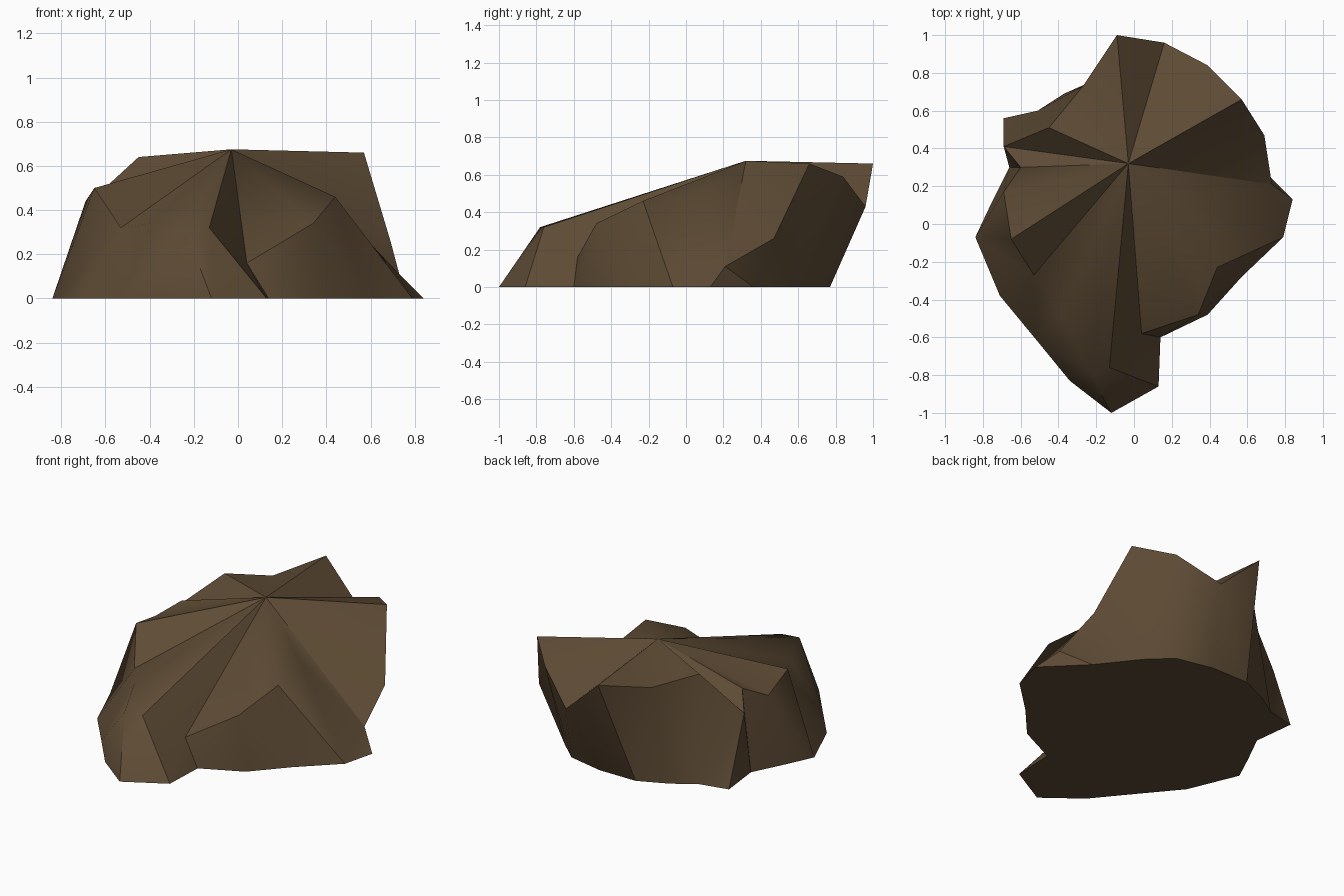
import bpy
import bmesh
import math


def remove_default_cube():
    cube = bpy.data.objects.get("Cube")
    if cube is not None:
        bpy.data.objects.remove(cube, do_unlink=True)


def make_material(name, colour):
    material = bpy.data.materials.new(name)
    material.use_nodes = True
    material.diffuse_color = colour
    shader = next(node for node in material.node_tree.nodes
                  if node.type == 'BSDF_PRINCIPLED')
    shader.inputs["Base Color"].default_value = colour
    shader.inputs["Roughness"].default_value = 0.9
    return material


def build_boulder(name, peak, columns, material):
    """Bridge a ground outline to a jagged rim, then fan the rim up to a peak."""
    bm = bmesh.new()
    ground = [bm.verts.new((gx, gy, 0)) for gx, gy, *_ in columns]
    rim = [bm.verts.new(column[2:]) for column in columns]
    summit = bm.verts.new(peak)

    for index in range(len(columns)):
        following = (index + 1) % len(columns)
        low_a, low_b = ground[index], ground[following]
        high_a, high_b = rim[index], rim[following]
        # Sloping side wall
        bm.faces.new((low_a, low_b, high_b, high_a))
        # Crown slice
        bm.faces.new((high_a, high_b, summit))

    # Flat underside
    bm.faces.new(list(reversed(ground)))

    # Weld the rim points that are shared by neighbouring columns
    bmesh.ops.remove_doubles(bm, verts=bm.verts[:], dist=0.001)
    bmesh.ops.triangulate(bm, faces=bm.faces[:])
    bmesh.ops.recalc_face_normals(bm, faces=bm.faces[:])

    mesh = bpy.data.meshes.new(name)
    bm.to_mesh(mesh)
    bm.free()
    mesh.materials.append(material)
    boulder = bpy.data.objects.new(name, mesh)
    bpy.context.collection.objects.link(boulder)

    # Soft facets with the strong ridges kept sharp
    bpy.ops.object.select_all(action='DESELECT')
    boulder.select_set(True)
    bpy.context.view_layer.objects.active = boulder
    bpy.ops.object.shade_smooth_by_angle(angle=math.radians(40))
    return boulder


# Each column: ground x, ground y, then rim x, y, z
front_spur = [
    (-.34, -.83, -.24, -.78, .32),
    (-.12, -1, -.13, -.76, .32),
    (.13, -.86, .04, -.58, .16),
    (.14, -.6, .04, -.58, .16),
    (.39, -.48, .34, -.48, .34),
]
left_hollow = [
    (.57, -.28, .44, -.23, .46),
    (.79, -.07, .38, .07, .48),
    (.84, .13, .73, .21, .11),
    (.61, .36, .69, .47, .26),
]
back_overhang = [
    (.42, .6, .57, .66, .66),
    (.29, .72, .39, .84, .59),
    (.06, .77, .16, .96, .43),
    (-.19, .77, -.09, 1, .66),
    (-.37, .69, -.27, .73, .59),
]
right_flank = [
    (-.51, .6, -.45, .51, .64),
    (-.69, .56, -.69, .41, .42),
    (-.66, .3, -.6, .3, .51),
    (-.76, .1, -.69, .17, .44),
    (-.84, -.07, -.65, -.08, .5),
    (-.71, -.38, -.53, -.27, .32),
    (-.52, -.61, -.39, -.47, .34),
]

remove_default_cube()
earth_brown = make_material("earth_brown", (.11, .07, .035, 1))
build_boulder("boulder", (-.03, .32, .675),
              front_spur + left_hollow + back_overhang + right_flank,
              earth_brown)
